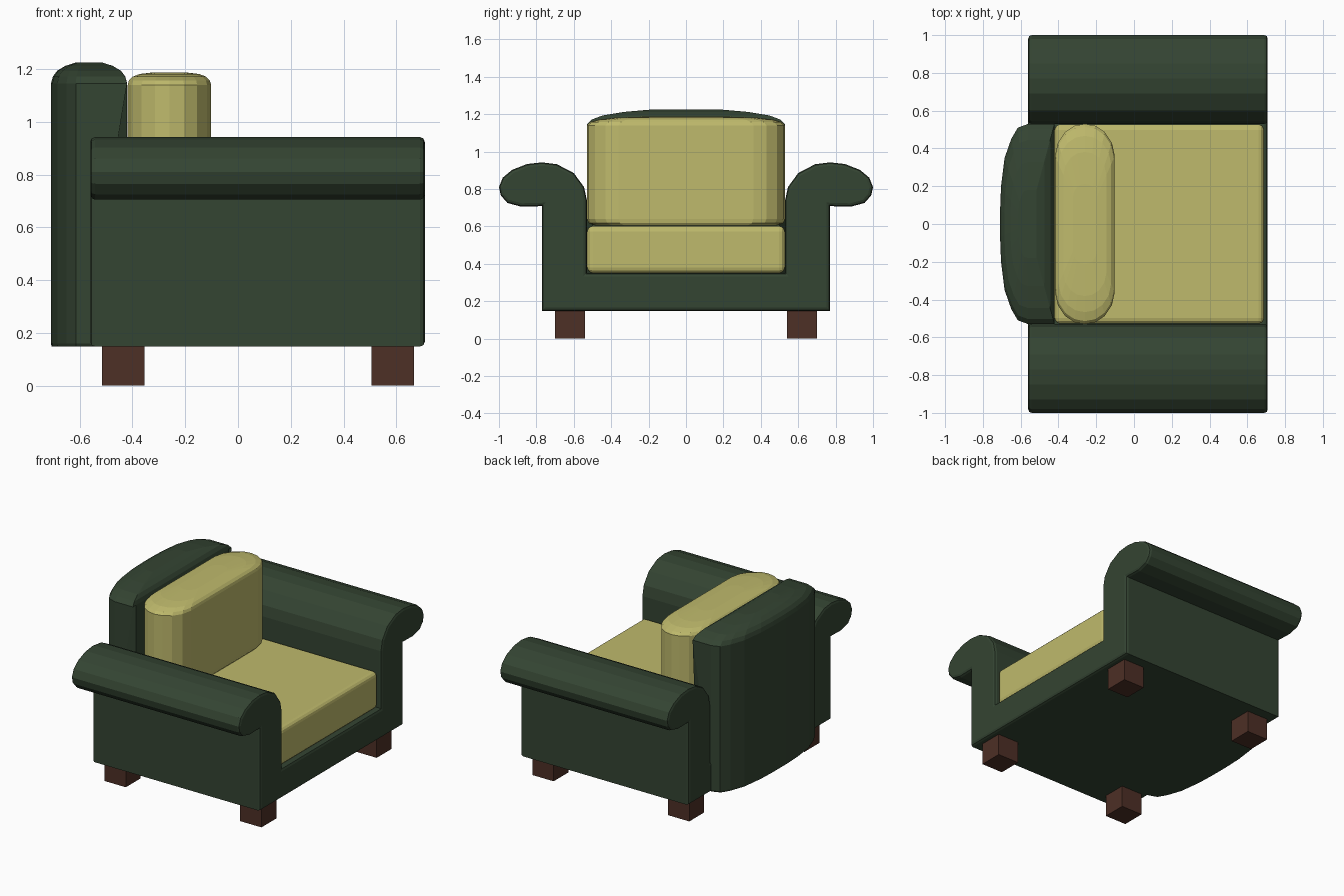
import bpy, bmesh

if "Cube" in bpy.data.objects:
    bpy.data.objects.remove(bpy.data.objects["Cube"])


def material(name, rgb):
    m = bpy.data.materials.new(name)
    m.diffuse_color = (*rgb, 1)
    m.use_nodes = True
    m.node_tree.nodes["Principled BSDF"].inputs["Base Color"].default_value = m.diffuse_color
    return m


GREEN = material("green fabric", (0.034, 0.058, 0.032))
YELLOW = material("yellow fabric", (0.52, 0.49, 0.15))
BROWN = material("brown wood", (0.075, 0.029, 0.019))


def finish(bm, name, mat):
    bmesh.ops.recalc_face_normals(bm, faces=bm.faces)
    me = bpy.data.meshes.new(name)
    bm.to_mesh(me)
    bm.free()
    me.materials.append(mat)
    ob = bpy.data.objects.new(name, me)
    bpy.context.collection.objects.link(ob)
    return ob


def loft(name, rings, mat, bevel_caps=0):
    """Skin a stack of equal-length point rings and cap both ends."""
    bm = bmesh.new()
    loops = [[bm.verts.new(p) for p in r] for r in rings]
    n = len(loops[0])
    for a, b in zip(loops, loops[1:]):
        for i in range(n):
            j = (i + 1) % n
            bm.faces.new((a[i], a[j], b[j], b[i]))
    caps = [bm.faces.new(loops[0]), bm.faces.new(loops[-1])]
    bmesh.ops.recalc_face_normals(bm, faces=bm.faces)
    if bevel_caps:
        edges = list({e for f in caps for e in f.edges})
        bmesh.ops.bevel(bm, geom=edges, offset=bevel_caps, segments=2,
                        profile=0.5, affect='EDGES')
    return finish(bm, name, mat)


def box(name, lo, hi, mat, bevel=0, segments=2):
    bm = bmesh.new()
    bmesh.ops.create_cube(bm, size=1)
    for v in bm.verts:
        v.co = [(a + b) / 2 + c * (b - a) for a, b, c in zip(lo, hi, v.co)]
    if bevel:
        bmesh.ops.bevel(bm, geom=bm.edges[:], offset=bevel, segments=segments,
                        profile=0.5, affect='EDGES')
    return finish(bm, name, mat)


def ring(outline, cx, s, z):
    return [(cx + (x - cx) * s, y * s, z) for x, y in outline]


def mirror_y(half):
    """Close a half outline (y >= 0) with its mirrored points."""
    return half + [(x, -y) for x, y in reversed(half) if y > 0]


# Base with rolled arms: one U-shaped profile swept along x
arm = [(0.77, 0.148), (0.77, 0.708), (0.88, 0.705), (0.955, 0.725), (0.99, 0.765),
       (1.0, 0.81), (0.98, 0.86), (0.93, 0.902), (0.85, 0.933), (0.77, 0.942),
       (0.69, 0.932), (0.60, 0.885), (0.545, 0.81), (0.53, 0.74), (0.53, 0.35)]
profile = arm + [(-y, z) for y, z in reversed(arm)]
loft("base_and_arms", [[(x, y, z) for y, z in profile] for x in (-0.56, 0.708)],
     GREEN, bevel_caps=0.018)


# Backrest with bowed rear, domed top and front corners that taper downwards
def back_outline(corner_x):
    return mirror_y([(-0.42, 0.50), (corner_x, 0.53), (-0.56, 0.53), (-0.615, 0.51),
                     (-0.65, 0.45), (-0.685, 0.35), (-0.704, 0.20), (-0.709, 0.07)])


top, low = back_outline(-0.421), back_outline(-0.51)
loft("backrest",
     [ring(low, -0.565, 0.985, 0.148), ring(low, -0.565, 1, 0.16), ring(low, -0.565, 1, 0.60)]
     + [ring(top, -0.565, s, z) for s, z in
        ((1, 1.145), (0.95, 1.171), (0.84, 1.193), (0.62, 1.212), (0.34, 1.225))],
     GREEN)

# Back cushion with rounded ends and a softly crowned top
side = [(0.0, 0.53), (0.055, 0.52), (0.105, 0.487), (0.143, 0.43), (0.158, 0.36)]
half = [(-0.26 + x, y) for x, y in reversed(side)] + [(-0.26 - x, y) for x, y in side[1:]]
loft("back_cushion",
     [ring(mirror_y(half), -0.26, s, z) for s, z in
      ((0.92, 0.605), (0.98, 0.617), (1, 0.64), (1, 1.14), (0.97, 1.157),
       (0.88, 1.171), (0.72, 1.181), (0.4, 1.187))],
     YELLOW)

# Seat cushion
box("seat_cushion", (-0.42, -0.528, 0.35), (0.688, 0.528, 0.602), YELLOW, 0.03, 3)

# Legs
for xn, x in (("rear", -0.435), ("front", 0.587)):
    for yn, y in (("right", -0.62), ("left", 0.62)):
        box(f"{xn}_{yn}_leg", (x - 0.08, y - 0.08, 0), (x + 0.08, y + 0.08, 0.15), BROWN)
